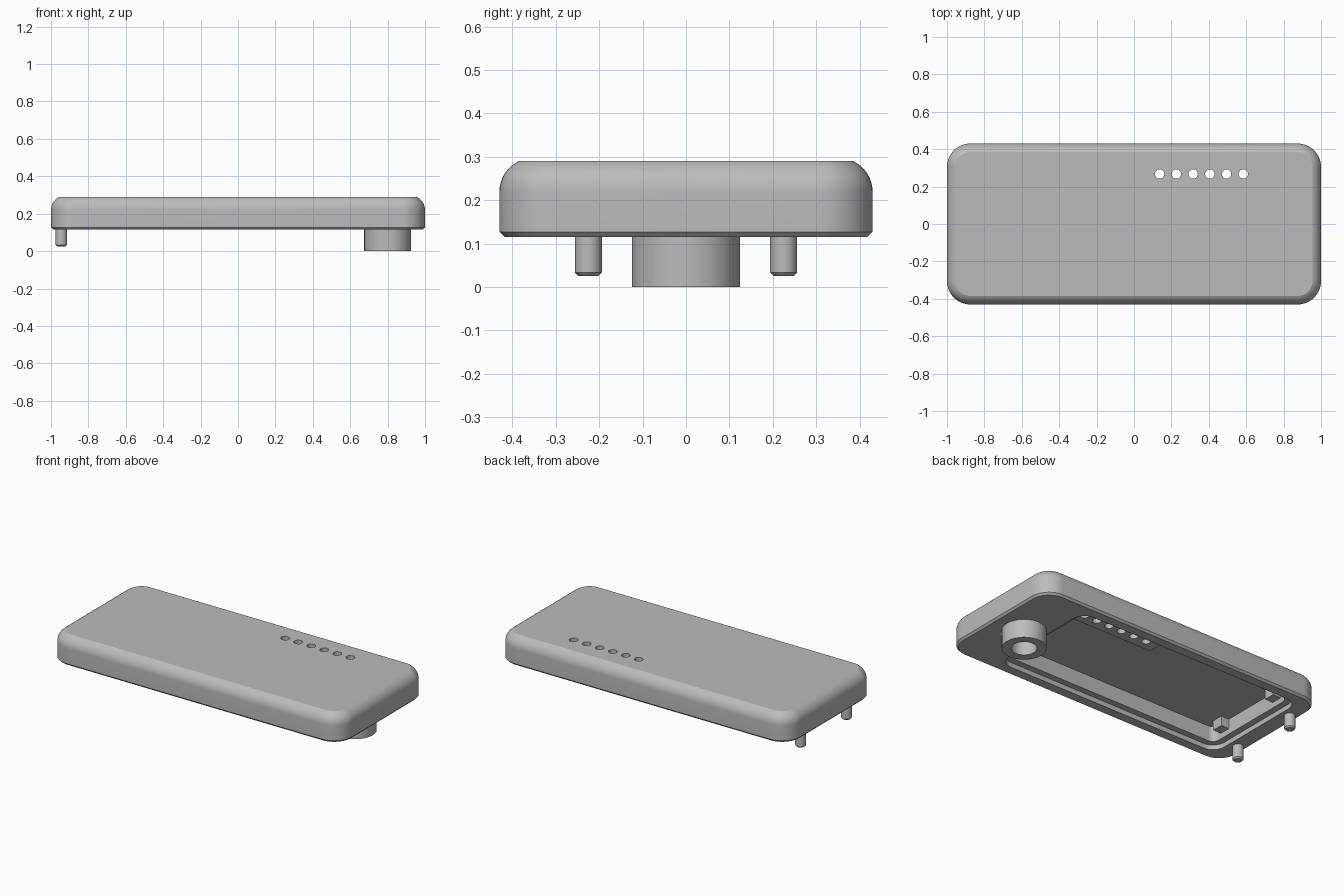
import bpy, bmesh
from math import sin, cos, pi, radians
from mathutils import Matrix

cube = bpy.data.objects.get("Cube")
if cube:
    bpy.data.objects.remove(cube, do_unlink=True)

grey = bpy.data.materials.new("plain grey")
grey.use_nodes = True
grey.diffuse_color = (0.5, 0.5, 0.5, 1)
grey.node_tree.nodes["Principled BSDF"].inputs["Base Color"].default_value = grey.diffuse_color

CORNER_STEPS = 12
BOTTOM, CEILING, TOP = 0.115, 0.24, 0.29


def finish(name, bm):
    bmesh.ops.recalc_face_normals(bm, faces=bm.faces)
    mesh = bpy.data.meshes.new(name)
    bm.to_mesh(mesh)
    bm.free()
    mesh.materials.append(grey)
    obj = bpy.data.objects.new(name, mesh)
    bpy.context.collection.objects.link(obj)
    return obj


def smooth(obj):
    bpy.ops.object.select_all(action="DESELECT")
    obj.select_set(True)
    bpy.context.view_layer.objects.active = obj
    bpy.ops.object.shade_smooth_by_angle(angle=radians(20))


def rounded_rect(x0, x1, y, r, z):
    corners = [(x1 - r, y - r), (x0 + r, y - r), (x0 + r, r - y), (x1 - r, r - y)]
    points = []
    for i, (cx, cy) in enumerate(corners):
        for k in range(CORNER_STEPS + 1):
            a = (i + k / CORNER_STEPS) * pi / 2
            points.append((cx + r * cos(a), cy + r * sin(a), z))
    return points


def loft(name, rings, closed=False):
    """Skin a list of equal rings, capping the ends or joining them."""
    bm = bmesh.new()
    loops = [[bm.verts.new(p) for p in ring] for ring in rings]
    pairs = list(zip(loops, loops[1:]))
    if closed:
        pairs.append((loops[-1], loops[0]))
    else:
        bm.faces.new(loops[0])
        bm.faces.new(loops[-1])
    for a, b in pairs:
        for i in range(len(a)):
            j = (i + 1) % len(a)
            bm.faces.new((a[i], a[j], b[j], b[i]))
    return finish(name, bm)


def lathe(name, x, y, profile, closed=False, sides=48):
    rings = [[(x + r * cos(2 * pi * i / sides), y + r * sin(2 * pi * i / sides), z)
              for i in range(sides)] for r, z in profile]
    return loft(name, rings, closed)


def box(name, low, high):
    bm = bmesh.new()
    size = [b - a for a, b in zip(low, high)]
    mid = [(a + b) / 2 for a, b in zip(low, high)]
    bmesh.ops.create_cube(bm, size=1, matrix=Matrix.Translation(mid) @ Matrix.Diagonal((*size, 1)))
    return finish(name, bm)


def outer(inset, z):
    return rounded_rect(inset - 1, 1 - inset, 0.43 - inset, 0.125 - inset, z)


def recess(inset, z):
    return rounded_rect(inset - 0.89, 0.675 - inset, 0.36 - inset, 0.08 - inset, z)


# Cover shell: domed edge, chamfered foot, stepped hollow underneath
edge_r, arc = 0.078, radians(65)
rings = [outer(edge_r * (1 - cos(arc * k / 8)), TOP - edge_r * (sin(arc) - sin(arc * k / 8)))
         for k in range(8, -1, -1)]
rings += [outer(0, BOTTOM + 0.012), outer(0.012, BOTTOM),
          recess(0, BOTTOM), recess(0, 0.145), recess(0.04, 0.145), recess(0.04, CEILING)]
cover = loft("cover_shell", rings)

# Thick pad behind the row of holes
pad = box("hole_pad", (0.05, 0.2, 0.172), (0.645, 0.33, CEILING + 0.01))

# Row of six through holes
for i in range(6):
    cutter = lathe("hole_cutter", 0.137 + 0.0895 * i, 0.267, [(0.025, 0.12), (0.025, 0.4)], sides=32)
    cutter.hide_render = True
    for part in (cover, pad):
        mod = part.modifiers.new("hole", "BOOLEAN")
        mod.operation, mod.solver, mod.object = "DIFFERENCE", "EXACT", cutter
        bpy.context.view_layer.objects.active = part
        bpy.ops.object.modifier_apply(modifier=mod.name)
    bpy.data.objects.remove(cutter, do_unlink=True)
smooth(cover)
smooth(pad)

# Hollow round boss
boss = lathe("round_boss", 0.8, 0, [(0.125, 0), (0.125, BOTTOM + 0.01),
                                    (0.072, BOTTOM + 0.01), (0.072, 0)], closed=True, sides=64)
smooth(boss)

# Locating pins and the small catches in line with them
for side, y in (("right", -0.225), ("left", 0.225)):
    pin = lathe("back_pin" if y > 0 else "front_pin", -0.945, y,
                [(0.031, BOTTOM + 0.01), (0.031, 0.033), (0.023, 0.025)], sides=32)
    smooth(pin)
    box("back_catch" if y > 0 else "front_catch",
        (-0.86, y - 0.035, 0.18), (-0.795, y + 0.035, CEILING + 0.01))
